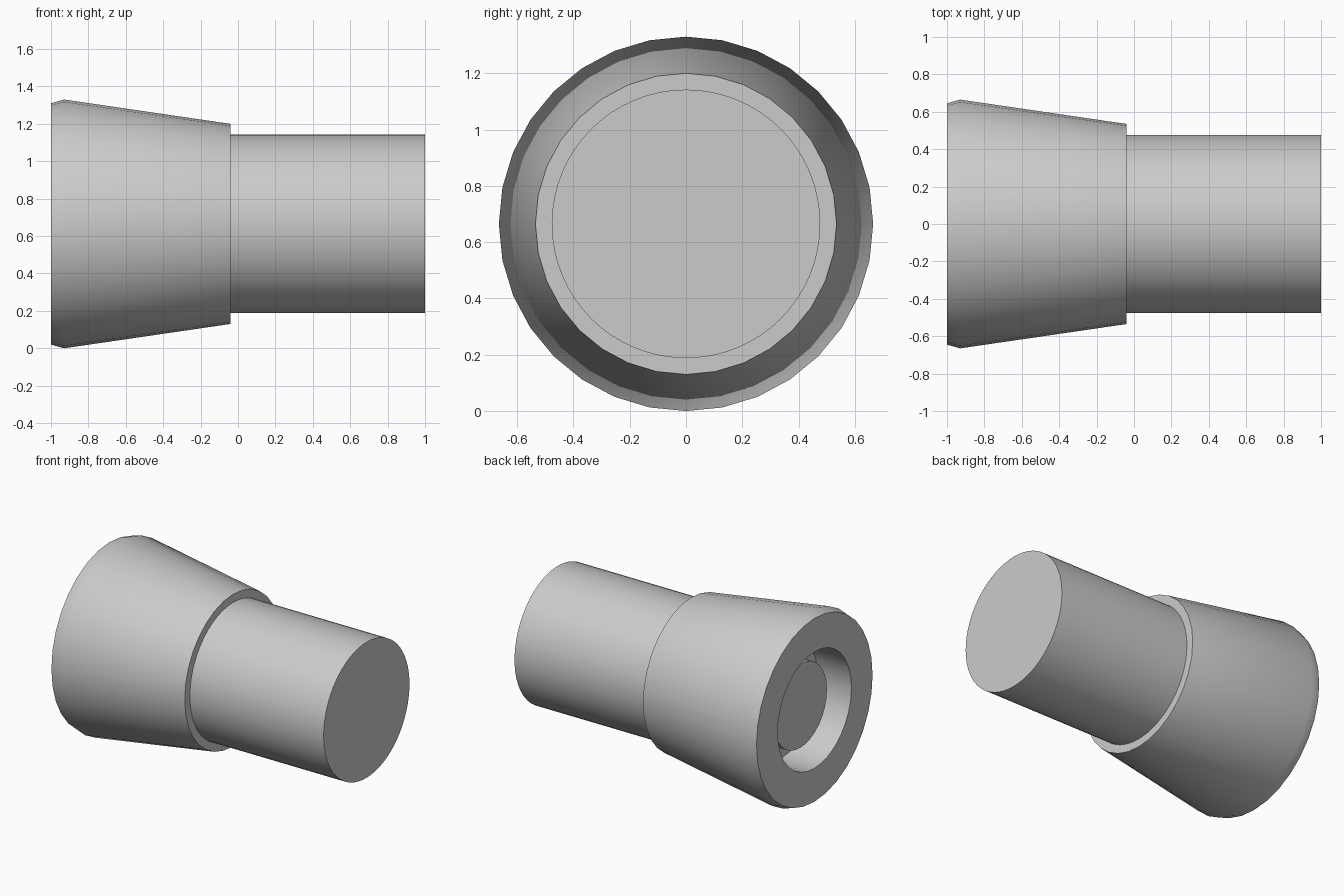
import bpy, bmesh
from math import sin, cos, pi, radians

if "Cube" in bpy.data.objects:
    bpy.data.objects.remove(bpy.data.objects["Cube"])

AXIS_Z = 0.665


def lathe(name, profile, sides):
    """Revolve (x, radius) points around the horizontal axis; radius 0 closes an end."""
    bm = bmesh.new()
    rings = []
    for x, r in profile:
        rings.append([bm.verts.new((x, r * sin(2 * pi * i / sides),
                                    AXIS_Z + r * cos(2 * pi * i / sides)))
                      for i in range(sides)])
    for a, b in zip(rings, rings[1:]):
        for i in range(sides):
            j = (i + 1) % sides
            bm.faces.new((a[i], a[j], b[j], b[i]))
    bm.faces.new(rings[0])
    bm.faces.new(rings[-1])
    bmesh.ops.recalc_face_normals(bm, faces=bm.faces)
    mesh = bpy.data.meshes.new(name)
    bm.to_mesh(mesh)
    bm.free()
    obj = bpy.data.objects.new(name, mesh)
    bpy.context.collection.objects.link(obj)
    bpy.ops.object.select_all(action='DESELECT')
    obj.select_set(True)
    bpy.context.view_layer.objects.active = obj
    bpy.ops.object.shade_smooth_by_angle(angle=radians(30))
    return obj


# Flared housing with a round recess and a raised centre post in its wide end
lathe("flared_housing", [
    (-0.89, 0.295), (-0.74, 0.295),                  # centre post
    (-0.74, 0.41), (-1.0, 0.41),                     # recess floor and wall
    (-1.0, 0.645), (-0.93, 0.665), (-0.04, 0.535),   # rim, bevel and taper
    (-0.04, 0.477),                                  # shoulder
], 32)

# Straight barrel, solid at its outer end
lathe("barrel", [(-0.04, 0.477), (1.0, 0.477)], 64)
